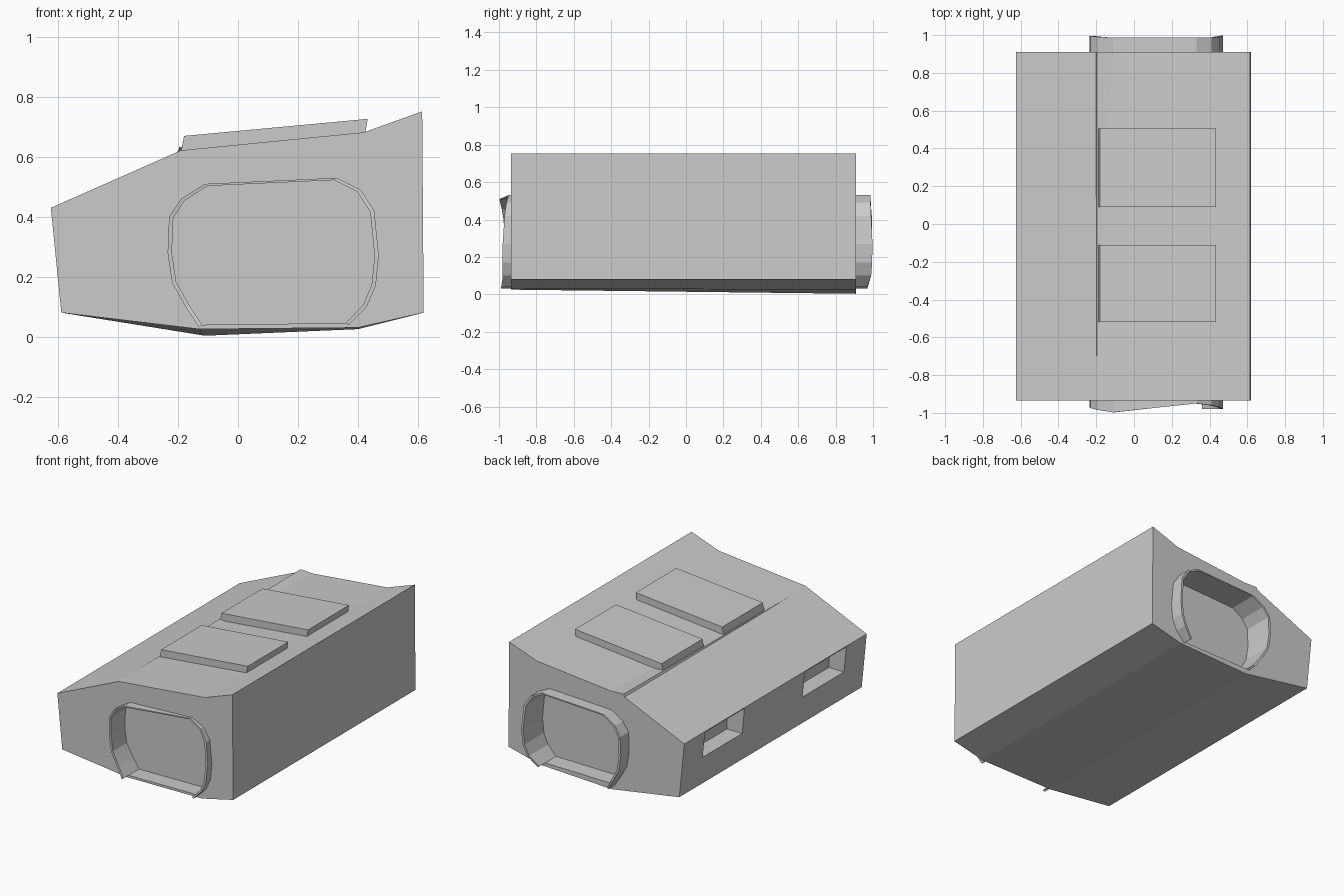
import bpy, bmesh

if "Cube" in bpy.data.objects:
    bpy.data.objects.remove(bpy.data.objects["Cube"])

def mesh_object(name, verts, faces):
    me = bpy.data.meshes.new(name)
    me.from_pydata(verts, [], faces)
    bm = bmesh.new()
    bm.from_mesh(me)
    bmesh.ops.recalc_face_normals(bm, faces=bm.faces)
    bm.to_mesh(me)
    bm.free()
    ob = bpy.data.objects.new(name, me)
    bpy.context.collection.objects.link(ob)
    return ob

def prism(name, front, back, y0, y1):
    """Closed prism between an xz profile at y0 and another at y1."""
    n = len(front)
    verts = [(x, y0, z) for x, z in front] + [(x, y1, z) for x, z in back]
    faces = [(i, (i + 1) % n, n + (i + 1) % n, n + i) for i in range(n)]
    faces += [tuple(range(n))[::-1], tuple(range(n, 2 * n))]
    return mesh_object(name, verts, faces)

def cut(body, cutter):
    m = body.modifiers.new("cut", 'BOOLEAN')
    m.operation, m.solver, m.object = 'DIFFERENCE', 'EXACT', cutter
    bpy.context.view_layer.objects.active = body
    bpy.ops.object.modifier_apply(modifier=m.name)
    bpy.data.objects.remove(cutter)

# Main shell
top = [(.615, .752), (.42, .682), (-.19, .622), (-.625, .43)]
front = top + [(-.59, .08), (-.13, .025), (.40, .03), (.62, .08)]
back = top + [(-.59, .08), (-.11, .003), (.40, .025), (.62, .08)]
shell = prism("shell", front, back, -.935, .91)

# End openings
arch = [(-.13, .032), (-.175, .10), (-.22, .18), (-.235, .28), (-.23, .40),
        (-.19, .46), (-.11, .51), (.33, .53), (.41, .49), (.455, .42),
        (.47, .27), (.46, .17), (.43, .10), (.37, .038)]
cx, cz = .12, .28
inner = [(cx + (x - cx) * .96, cz + (z - cz) * .97) for x, z in arch]
cut(shell, prism("front_cutter", inner, inner, -1.1, -.83))
cut(shell, prism("back_cutter", inner, inner, .80, 1.1))

# Side pockets below the sloping roof edge
pocket = [(-.70, .26), (-.50, .26), (-.50, .478), (-.70, .391)]
for y0, y1 in ((-.73, -.31), (.30, .70)):
    cut(shell, prism("pocket_cutter", pocket, pocket, y0, y1))

# Flared rims, open at the bottom
def rim(name, base, tips):
    n = len(arch)
    rings = [[(x, base, z) for x, z in arch],
             [(x, t, z) for (x, z), t in zip(arch, tips)],
             [(x, t, z) for (x, z), t in zip(inner, tips)],
             [(x, base, z) for x, z in inner]]
    verts = [v for r in rings for v in r]
    faces = [(a * n + i, a * n + i + 1, b * n + i + 1, b * n + i)
             for a, b in ((0, 1), (1, 2), (2, 3), (3, 0)) for i in range(n - 1)]
    faces += [(0, n, 2 * n, 3 * n), (n - 1, 4 * n - 1, 3 * n - 1, 2 * n - 1)]
    return mesh_object(name, verts, faces)

rim("front_rim", -.93, [-.99, -.975, -.97, -.97, -.975, -.985, -.997,
                        -.95, -.96, -.97, -.98, -.98, -.98, -.98])
rim("back_rim", .905, [.97, .99, .995, .995, .995, .99, .987,
                       .987, .987, .99, .997, .995, .99, .97])

# Roof hatches
hatch = [(-.19, .618), (.425, .678), (.433, .727), (-.18, .67)]
for name, y0, y1 in (("front_hatch", -.52, -.11), ("rear_hatch", .09, .505)):
    prism(name, hatch, hatch, y0, y1)

# Low tapering seam along the roof crease
mesh_object("roof_seam",
            [(-.205, .91, .61), (-.19, .91, .62), (-.195, .91, .634),
             (-.197, -.75, .619), (-.10, .91, .63), (-.19, -.75, .62)],
            [(0, 2, 3), (2, 4, 5, 3), (0, 1, 4, 2), (0, 3, 5, 4, 1)])
